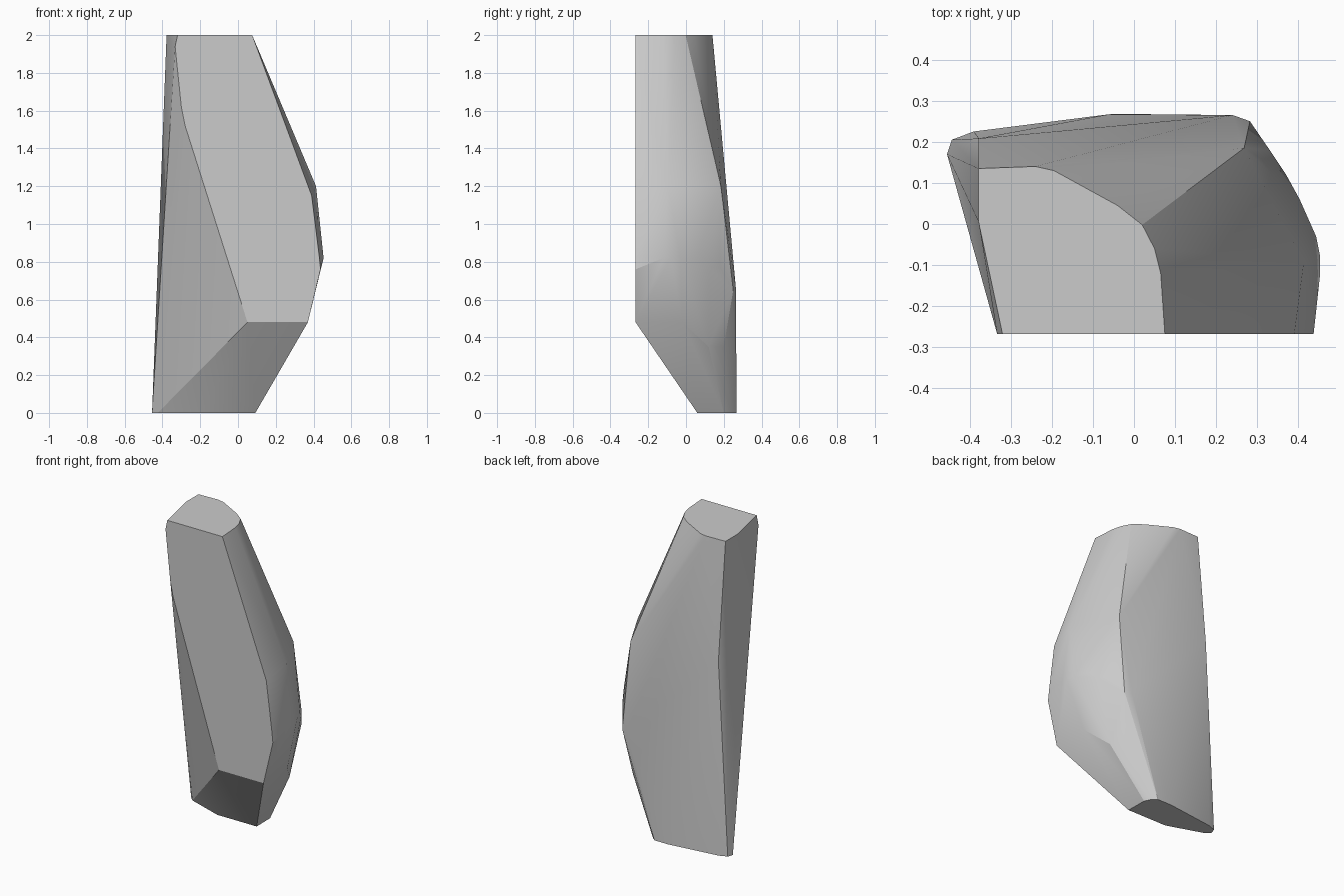
import bpy, bmesh, math

if "Cube" in bpy.data.objects:
    bpy.data.objects.remove(bpy.data.objects["Cube"])

F, B = -0.267, 0.267   # flat front and back planes


def at_height(z, outline):
    return [(x, y, z) for x, y in outline]


# Flat top outline
points = at_height(2.0, [(-0.378, 0.135), (-0.24, 0.14), (-0.195, 0.13), (-0.04, 0.045),
                         (0.02, -0.002), (0.05, -0.06), (0.065, -0.12), (0.075, F),
                         (-0.32, F), (-0.378, 0.005)])

# Foot outline on the ground
points += at_height(0.0, [(-0.455, 0.17), (-0.443, 0.205), (-0.39, 0.225), (-0.06, B),
                          (0.04, B), (0.07, 0.24), (0.09, 0.2), (0.092, 0.06),
                          (-0.19, 0.06), (-0.425, 0.14)])

# Flat front face, in x and z
points += [(x, F, z) for x, z in [(-0.333, 1.94), (-0.3, 1.62), (-0.28, 1.52), (0.05, 0.48),
                                  (0.37, 0.48), (0.437, 0.76), (0.43, 0.83), (0.39, 1.15)]]

# Bulging right side: lower, widest and upper rings
points += at_height(0.48, [(0.368, -0.02)])
points += at_height(0.35, [(0.285, 0.12), (0.24, 0.2)])
points += at_height(0.82, [(0.453, -0.12), (0.453, -0.08), (0.443, -0.03), (0.403, 0.06)])
points += at_height(0.77, [(0.37, 0.12), (0.33, 0.18)])
points += at_height(0.65, [(0.282, 0.25), (0.24, 0.265)])
points += at_height(1.2, [(0.413, -0.095), (0.268, 0.185)])

# Kink on the back left edge
points += [(-0.378, 0.208, 1.25)]

# Rock as the convex hull of its corners
bm = bmesh.new()
for p in points:
    bm.verts.new(p)
result = bmesh.ops.convex_hull(bm, input=bm.verts[:])
loose = [v for v in bm.verts if not v.link_faces]
bmesh.ops.delete(bm, geom=loose, context='VERTS')
bmesh.ops.dissolve_limit(bm, angle_limit=math.radians(0.5),
                         verts=bm.verts[:], edges=bm.edges[:])
bmesh.ops.recalc_face_normals(bm, faces=bm.faces[:])
mesh = bpy.data.meshes.new("rock")
bm.to_mesh(mesh)
bm.free()

rock = bpy.data.objects.new("rock", mesh)
bpy.context.collection.objects.link(rock)
bpy.context.view_layer.objects.active = rock
rock.select_set(True)
bpy.ops.object.shade_smooth_by_angle(angle=math.radians(20))
